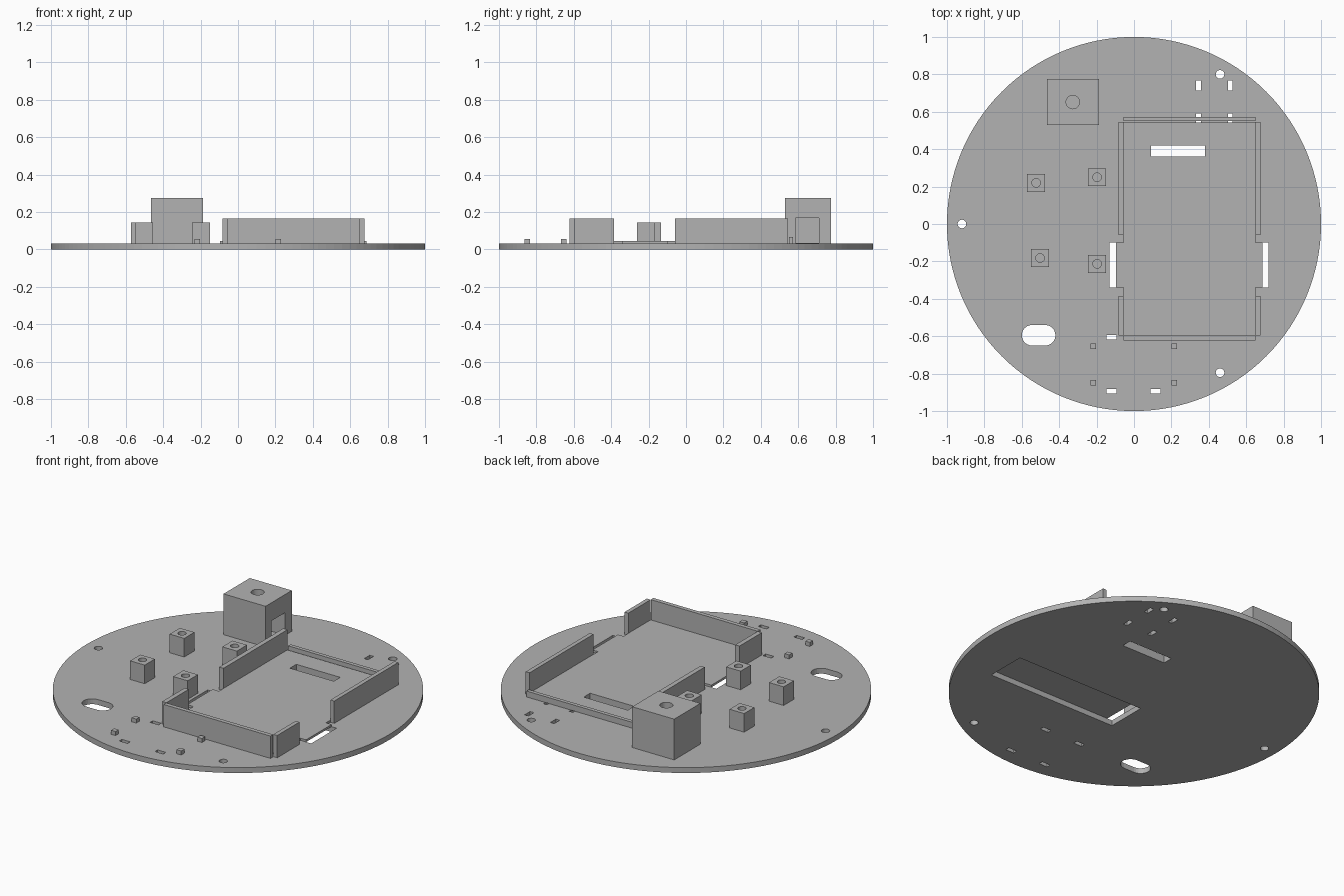
import bpy
import bmesh
import math
from mathutils import Matrix, Vector

start_cube = bpy.data.objects.get("Cube")
if start_cube:
    bpy.data.objects.remove(start_cube, do_unlink=True)

BASE = 0.032    # top of the round plate
FLOOR = 0.045   # top of the tray floor
WALL = 0.165    # top of the tray walls

grey = bpy.data.materials.new("plain_grey")
grey.use_nodes = True
colour = (0.45, 0.45, 0.45, 1)
grey.diffuse_color = colour
grey.node_tree.nodes["Principled BSDF"].inputs["Base Color"].default_value = colour


def add_box(bm, x0, x1, y0, y1, z0, z1):
    centre = Vector((x0 + x1, y0 + y1, z0 + z1)) / 2
    size = Matrix.Diagonal((x1 - x0, y1 - y0, z1 - z0, 1))
    bmesh.ops.create_cube(bm, size=1, matrix=Matrix.Translation(centre) @ size)


def add_block(bm, x, y, width, depth, z0, z1):
    add_box(bm, x - width / 2, x + width / 2, y - depth / 2, y + depth / 2, z0, z1)


def add_cylinder(bm, x, y, radius, z0, z1, sides=32):
    bmesh.ops.create_cone(bm, cap_ends=True, segments=sides, radius1=radius, radius2=radius,
                          depth=z1 - z0, matrix=Matrix.Translation((x, y, (z0 + z1) / 2)))


def add_prism(bm, outline, z0, z1):
    face = bm.faces.new([bm.verts.new((x, y, z0)) for x, y in outline])
    top = bmesh.ops.extrude_face_region(bm, geom=[face])["geom"]
    verts = [v for v in top if isinstance(v, bmesh.types.BMVert)]
    bmesh.ops.translate(bm, verts=verts, vec=(0, 0, z1 - z0))
    bmesh.ops.recalc_face_normals(bm, faces=bm.faces[:])


def finish(name, bm):
    mesh = bpy.data.meshes.new(name)
    bm.to_mesh(mesh)
    bm.free()
    mesh.materials.append(grey)
    obj = bpy.data.objects.new(name, mesh)
    bpy.context.collection.objects.link(obj)
    return obj


def box(name, *bounds):
    bm = bmesh.new()
    add_box(bm, *bounds)
    return finish(name, bm)


def cut(obj, cutter_bm):
    """Subtract the cutter, bake the result and drop the cutter."""
    cutter = finish("cutter", cutter_bm)
    cutter.hide_render = True
    mod = obj.modifiers.new("cut", 'BOOLEAN')
    mod.operation = 'DIFFERENCE'
    mod.solver = 'EXACT'
    mod.object = cutter
    graph = bpy.context.evaluated_depsgraph_get()
    mesh = bpy.data.meshes.new_from_object(obj.evaluated_get(graph))
    obj.modifiers.clear()
    obj.data = mesh
    bpy.data.objects.remove(cutter, do_unlink=True)


def add_long_slot(bm):
    add_box(bm, 0.09, 0.38, 0.36, 0.42, -0.1, 0.1)


# Round base plate
bm = bmesh.new()
add_cylinder(bm, 0, 0, 1, 0, BASE, 128)
base_plate = finish("base_plate", bm)

# Openings through the plate
holes = bmesh.new()
add_long_slot(holes)
add_box(holes, -0.13, 0.72, -0.34, -0.1, -0.1, 0.1)          # strap channel
for x, y in ((0.46, 0.8), (0.46, -0.795), (-0.92, 0)):       # screw holes
    add_cylinder(holes, x, y, 0.023, -0.1, 0.1)
for x in (0.345, 0.515):                                     # rear tie slots
    for y in (0.74, 0.565):
        add_block(holes, x, y, 0.025, 0.052, -0.1, 0.1)
for x in (-0.12, 0.115):                                     # front tie slots
    for y in (-0.605, -0.895):
        add_block(holes, x, y, 0.055, 0.025, -0.1, 0.1)
oval = []
for centre_x, start in ((-0.475, -90), (-0.545, 90)):        # rounded cable opening
    for i in range(13):
        a = math.radians(start + i * 15)
        oval.append((centre_x + 0.055 * math.cos(a), -0.595 + 0.055 * math.sin(a)))
add_prism(holes, oval, -0.1, 0.1)
cut(base_plate, holes)

# Raised tray floor with side tabs bridging the strap channel
bm = bmesh.new()
add_prism(bm, [(-0.055, -0.595), (0.65, -0.595), (0.65, -0.34), (0.687, -0.34),
               (0.687, -0.1), (0.65, -0.1), (0.65, 0.543), (-0.055, 0.543),
               (-0.055, -0.1), (-0.097, -0.1), (-0.097, -0.34), (-0.055, -0.34)],
          BASE, FLOOR)
tray_floor = finish("tray_floor", bm)
slot = bmesh.new()
add_long_slot(slot)
cut(tray_floor, slot)

# Tray walls
box("tray_front_wall", -0.055, 0.65, -0.622, -0.597, BASE, WALL)
box("tray_rear_lip", -0.055, 0.65, 0.55, 0.573, BASE, 0.067)
for side, x0, x1 in (("right", -0.083, -0.055), ("left", 0.65, 0.675)):
    box("tray_front_" + side + "_wall", x0, x1, -0.595, -0.385, BASE, WALL)
    box("tray_rear_" + side + "_wall", x0, x1, -0.058, 0.545, BASE, WALL)

# Square posts with blind screw holes
for x, y in ((-0.523, 0.22), (-0.197, 0.25), (-0.502, -0.182), (-0.197, -0.213)):
    bm = bmesh.new()
    add_block(bm, x, y, 0.096, 0.096, BASE, 0.143)
    post = finish("screw_post", bm)
    bore = bmesh.new()
    add_cylinder(bore, x, y, 0.023, 0.05, 0.2)
    cut(post, bore)

# Tall housing with a side pocket and a hole in its top
housing = box("tall_housing", -0.465, -0.188, 0.528, 0.775, BASE, 0.275)
pocket = bmesh.new()
add_box(pocket, -0.39, -0.1, 0.585, 0.71, BASE + 0.001, 0.167)
cut(housing, pocket)
bore = bmesh.new()
add_cylinder(bore, -0.327, 0.652, 0.036, 0.12, 0.35)
cut(housing, bore)

# Small locating pegs
for x in (-0.218, 0.215):
    for y in (-0.653, -0.848):
        bm = bmesh.new()
        add_block(bm, x, y, 0.03, 0.03, BASE, 0.056)
        finish("locating_peg", bm)
